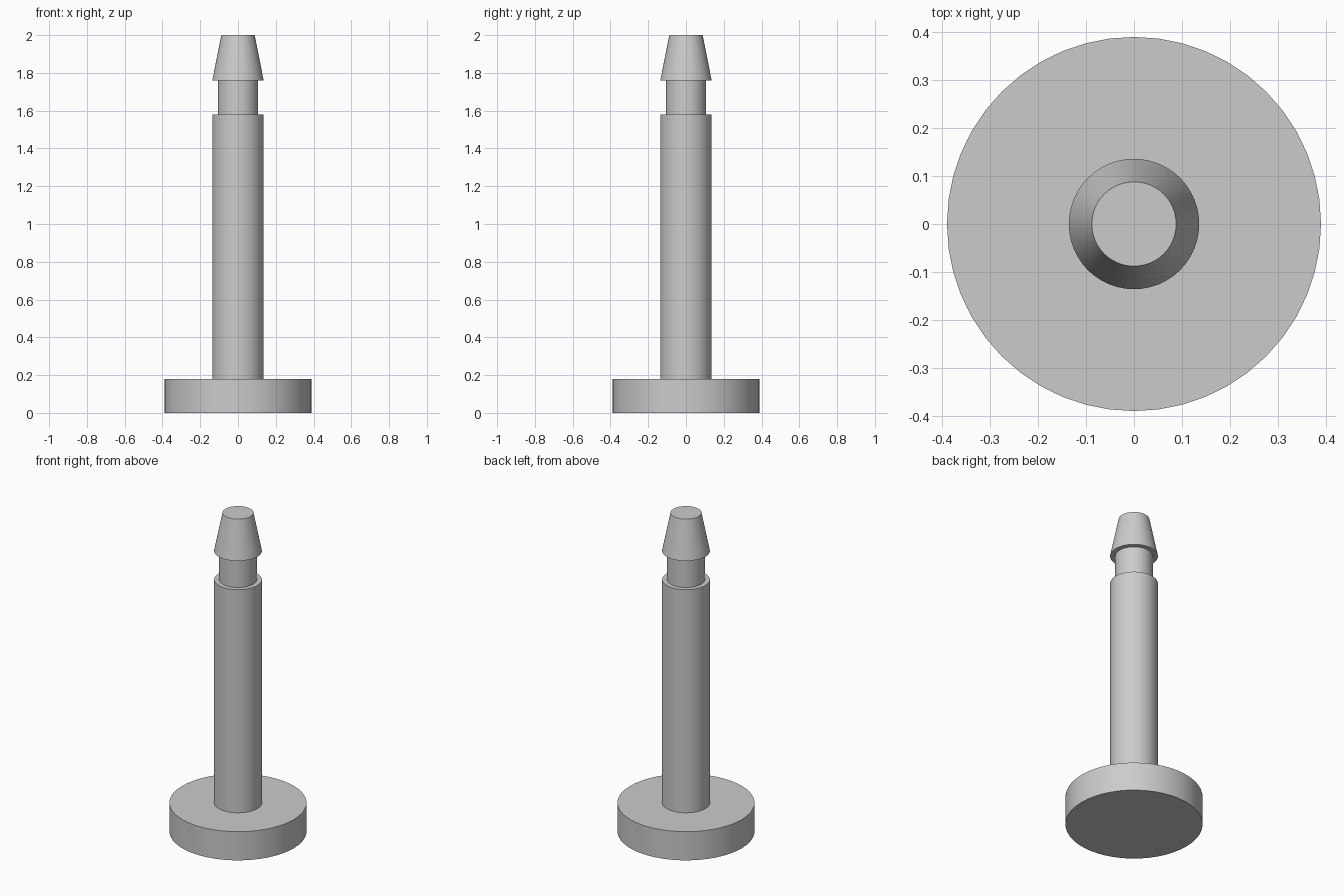
import bpy
import math

cube = bpy.data.objects.get("Cube")
if cube:
    bpy.data.objects.remove(cube, do_unlink=True)

grey = bpy.data.materials.new("light_grey")
grey.use_nodes = True
colour = (0.6, 0.6, 0.6, 1)
grey.diffuse_color = colour
grey.node_tree.nodes["Principled BSDF"].inputs["Base Color"].default_value = colour


def round_part(name, r_bottom, r_top, z0, z1):
    """Upright cylinder or tapered cone between two heights."""
    bpy.ops.mesh.primitive_cone_add(
        vertices=48, radius1=r_bottom, radius2=r_top,
        depth=z1 - z0, location=(0, 0, (z0 + z1) / 2))
    part = bpy.context.object
    part.name = name
    part.data.materials.append(grey)
    bpy.ops.object.shade_smooth_by_angle(angle=math.radians(30))
    return part


# Wide foot, long shaft, locking groove and tapered tip
round_part("base_disc", 0.39, 0.39, 0, 0.18)
round_part("shaft", 0.136, 0.136, 0.18, 1.58)
round_part("groove_neck", 0.107, 0.107, 1.58, 1.76)
round_part("tapered_tip", 0.136, 0.088, 1.76, 2.0)
